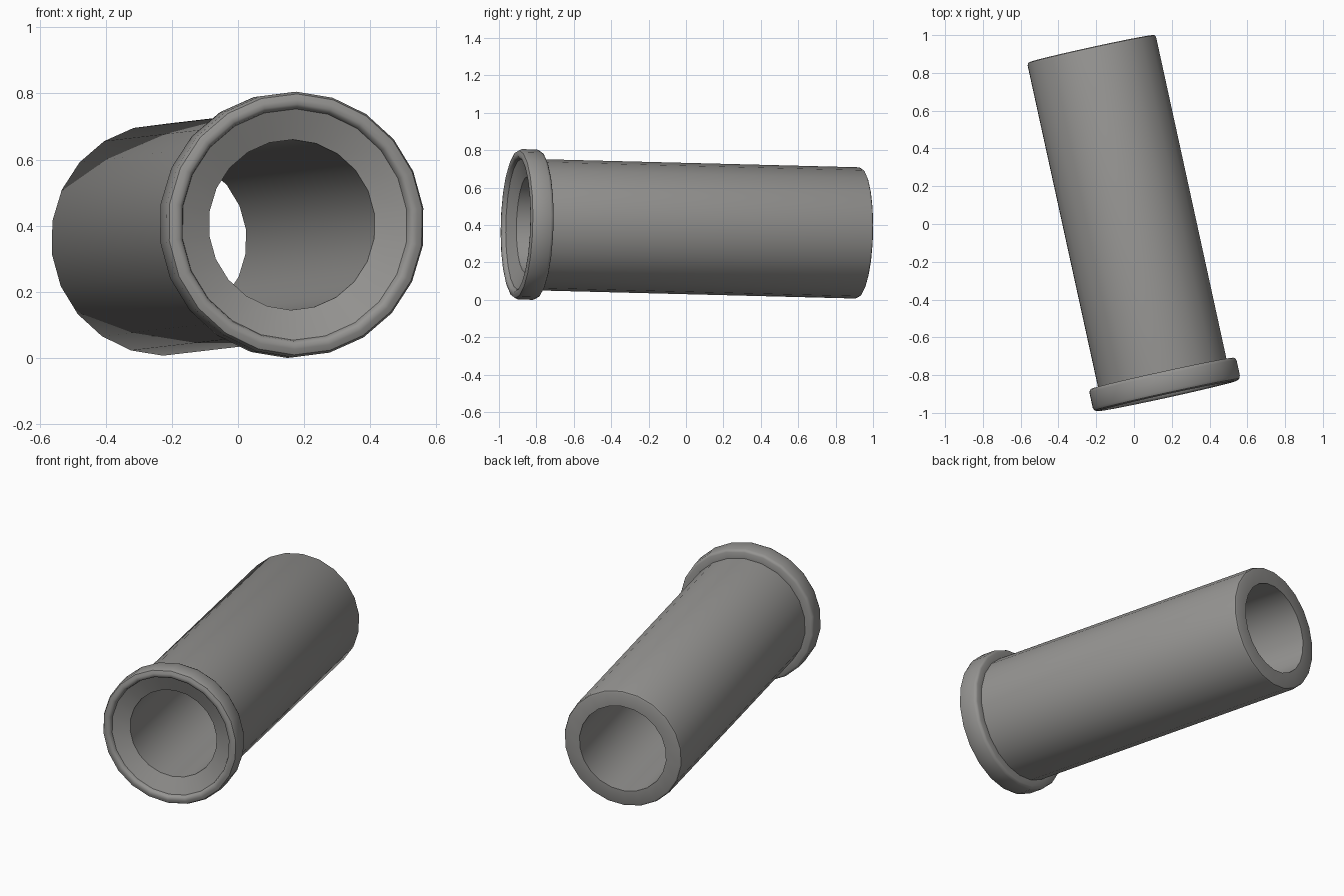
import bpy, bmesh, math
from mathutils import Vector

if "Cube" in bpy.data.objects:
    bpy.data.objects.remove(bpy.data.objects["Cube"])

SIDES = 22
FRONT = Vector((0.176, -0.91, 0.404))   # centre of the collar mouth
BACK = Vector((-0.226, 0.928, 0.357))   # centre of the far end
LENGTH = (BACK - FRONT).length

# Frame around the slightly yawed and pitched pipe axis
axis = (BACK - FRONT).normalized()
right = axis.cross(Vector((0, 0, 1))).normalized()
up = right.cross(axis)
ROLL = math.radians(1)

grey = bpy.data.materials.new("warm_grey")
grey.diffuse_color = (0.30, 0.295, 0.285, 1)
grey.use_nodes = True
grey.node_tree.nodes["Principled BSDF"].inputs["Base Color"].default_value = grey.diffuse_color


def lathe(name, profile):
    """Spin a closed (radius, distance) profile about the pipe axis."""
    bm = bmesh.new()
    rings = []
    for i in range(SIDES):
        a = 2 * math.pi * i / SIDES + ROLL
        out = up * math.cos(a) + right * math.sin(a)
        rings.append([bm.verts.new(FRONT + axis * t + out * r) for r, t in profile])
    n = len(profile)
    for i in range(SIDES):
        p, q = rings[i], rings[(i + 1) % SIDES]
        for j in range(n):
            k = (j + 1) % n
            bm.faces.new((p[j], p[k], q[k], q[j]))
    bmesh.ops.recalc_face_normals(bm, faces=bm.faces)
    mesh = bpy.data.meshes.new(name)
    bm.to_mesh(mesh)
    bm.free()
    mesh.materials.append(grey)
    obj = bpy.data.objects.new(name, mesh)
    bpy.context.collection.objects.link(obj)
    bpy.ops.object.select_all(action='DESELECT')
    obj.select_set(True)
    bpy.context.view_layer.objects.active = obj
    bpy.ops.object.shade_smooth_by_angle(angle=math.radians(42))
    return obj


# Pipe with dished mouth, rounded collar, straight wall and open bore
lathe("collared_pipe", [
    (0.258, 0.060), (0.350, 0.022),                   # dished mouth
    (0.354, 0.008), (0.364, 0.0), (0.378, 0.0),       # rounded lip
    (0.395, 0.007), (0.402, 0.022),
    (0.402, 0.105), (0.397, 0.117), (0.388, 0.122),   # collar rim and back
    (0.351, 0.122),
    (0.351, LENGTH - 0.014), (0.347, LENGTH - 0.004), # outer wall and far edge
    (0.338, LENGTH), (0.258, LENGTH),
])
